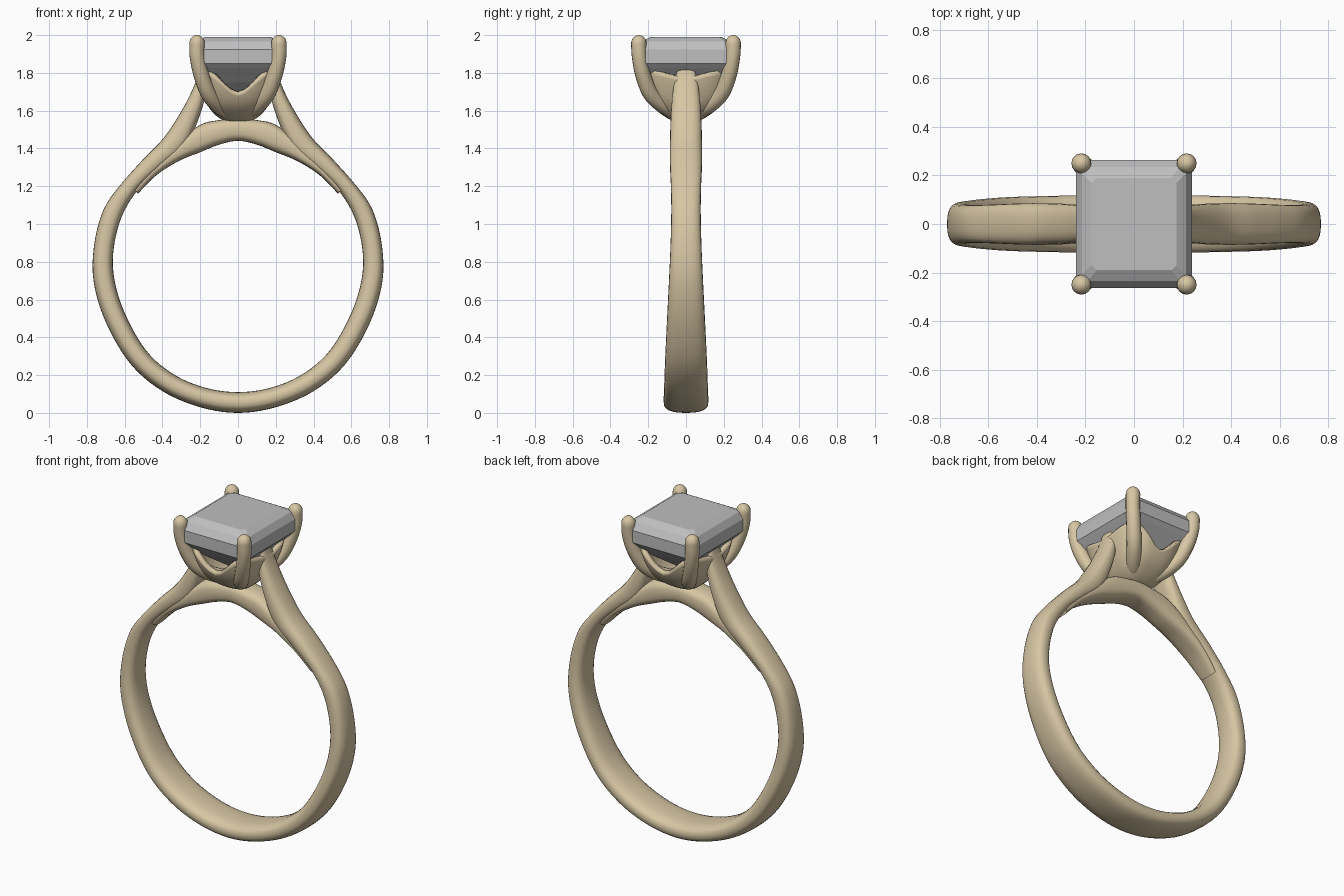
import bpy, bmesh, math
from mathutils import Vector

if "Cube" in bpy.data.objects:
    bpy.data.objects.remove(bpy.data.objects["Cube"])


def material(name, rgb):
    m = bpy.data.materials.new(name)
    m.diffuse_color = (*rgb, 1)
    m.use_nodes = True
    m.node_tree.nodes["Principled BSDF"].inputs["Base Color"].default_value = m.diffuse_color
    return m


gold = material("pale gold", (0.68, 0.565, 0.37))
stone = material("grey stone", (0.52, 0.52, 0.53))


def spline(rows, steps=5):
    """Catmull-Rom through rows of numbers."""
    rows = [Vector(r) for r in rows]
    out = []
    for i in range(len(rows) - 1):
        a, b, c, d = rows[max(i - 1, 0)], rows[i], rows[i + 1], rows[min(i + 2, len(rows) - 1)]
        for s in range(steps):
            t = s / steps
            out.append(0.5 * (2 * b + (c - a) * t + (2 * a - 5 * b + 4 * c - d) * t * t
                              + (3 * b - a - 3 * c + d) * t ** 3))
    return out + [rows[-1]]


def superellipse(a, n):
    c, s = math.cos(a), math.sin(a)
    return (math.copysign(abs(c) ** (2 / n), c), math.copysign(abs(s) ** (2 / n), s))


def loft(name, rings, mat, caps=True, angle=40):
    """Skin a list of equal-sized closed rings."""
    bm = bmesh.new()
    vs = [[bm.verts.new(p) for p in r] for r in rings]
    n = len(rings[0])
    for a, b in zip(vs, vs[1:]):
        for i in range(n):
            bm.faces.new((a[i], a[(i + 1) % n], b[(i + 1) % n], b[i]))
    if caps:
        bm.faces.new(vs[0][::-1])
        bm.faces.new(vs[-1])
    bmesh.ops.recalc_face_normals(bm, faces=bm.faces)
    me = bpy.data.meshes.new(name)
    bm.to_mesh(me)
    bm.free()
    me.materials.append(mat)
    ob = bpy.data.objects.new(name, me)
    bpy.context.collection.objects.link(ob)
    bpy.ops.object.select_all(action='DESELECT')
    ob.select_set(True)
    bpy.context.view_layer.objects.active = ob
    if angle:
        bpy.ops.object.shade_smooth_by_angle(angle=math.radians(angle))
    return ob


def strap(name, half, n=3):
    """Mirrored strap in the xz plane; rows: outer x, z, inner x, z, half width."""
    rows = [(-r[0], r[1], -r[2], r[3], r[4]) for r in half[:0:-1]] + half
    rings = []
    for r in spline(rows):
        o, i = Vector((r[0], 0, r[1])), Vector((r[2], 0, r[3]))
        mid, arm = (o + i) / 2, (o - i) / 2
        ring = []
        for k in range(24):
            u, v = superellipse(2 * math.pi * k / 24, n)
            ring.append(mid + arm * u + Vector((0, r[4] * v, 0)))
        rings.append(ring)
    return loft(name, rings, gold, angle=60)


# band with shoulders rising to the setting
strap("band", [
    (0, 0, 0, .11, .118), (.20, .03, .18, .135, .118), (.40, .115, .35, .21, .115),
    (.57, .26, .49, .335, .11), (.70, .48, .60, .53, .10), (.765, .70, .655, .71, .09),
    (.76, .90, .658, .87, .082), (.71, 1.08, .615, 1.04, .078), (.62, 1.21, .53, 1.18, .08),
    (.50, 1.345, .41, 1.29, .085), (.39, 1.46, .28, 1.40, .085), (.29, 1.615, .215, 1.54, .08),
    (.225, 1.75, .175, 1.67, .068), (.20, 1.84, .165, 1.79, .045)], n=2.6)

# arch bridging the shoulders under the setting
strap("bridge", [
    (0, 1.56, 0, 1.44, .08), (.10, 1.55, .10, 1.42, .08), (.20, 1.525, .20, 1.38, .08),
    (.33, 1.43, .31, 1.335, .08), (.46, 1.31, .43, 1.26, .075), (.56, 1.20, .53, 1.16, .06)])

# four curved prongs with rounded tips; rows: x, y, z, radius
PRONG = spline([(.0, .0, 1.59, .04), (.08, .09, 1.61, .042), (.15, .18, 1.68, .042),
                (.192, .225, 1.78, .041), (.215, .246, 1.88, .04), (.217, .25, 1.955, .041)])
PRONG += [Vector((.217, .25, 1.955 + .045 * math.sin(t), .041 * math.cos(t)))
          for t in (.3, .6, .9, 1.15, 1.35, 1.5)]
for sx, side in ((-1, "left"), (1, "right")):
    for sy, end in ((-1, "front"), (1, "back")):
        pts = [Vector((p[0] * sx, p[1] * sy, p[2])) for p in PRONG]
        rings = []
        for i, p in enumerate(pts):
            d = (pts[min(i + 1, len(pts) - 1)] - pts[max(i - 1, 0)]).normalized()
            u = d.cross(Vector((-sy, sx, 0))).normalized()
            v = d.cross(u)
            rings.append([p + (u * math.cos(a) + v * math.sin(a)) * PRONG[i][3]
                          for a in (2 * math.pi * k / 16 for k in range(16))])
        loft(f"{end}_{side}_prong", rings, gold, angle=60)

# bowl between the prongs, its rim dipping on every side; rows: half x, half y, z
BOWL = spline([(.02, .02, 1.56), (.09, .09, 1.59), (.14, .165, 1.65), (.17, .205, 1.72),
               (.19, .225, 1.79), (.205, .24, 1.86)], 4)
rings = []
N = 64
for j in range(15):
    ring = []
    for k in range(N):
        a = 2 * math.pi * k / N
        corner = abs(math.sin(2 * a)) ** 1.3
        side = 0.78 if abs(math.cos(a)) > abs(math.sin(a)) else 0.55
        t = (side + (0.88 - side) * corner) * j / 14 * (len(BOWL) - 1)
        i = min(int(t), len(BOWL) - 2)
        hx, hy, z = BOWL[i].lerp(BOWL[i + 1], t - i)
        u, v = superellipse(a, 3)
        ring.append((hx * u, hy * v, z))
    rings.append(ring)
bowl = loft("basket", rings, gold, caps=False, angle=60)
bowl.data.polygons.foreach_set("use_smooth", [True] * len(bowl.data.polygons))
sol = bowl.modifiers.new("thickness", 'SOLIDIFY')
sol.thickness = 0.03
sol.offset = -1

# rectangular cut stone: rows of half x, half y, z with clipped corners
rings = []
for hx, hy, z in ((.03, .04, 1.66), (.14, .16, 1.75), (.215, .24, 1.825), (.238, .264, 1.85),
                  (.238, .264, 1.925), (.215, .235, 1.965), (.175, .19, 1.99)):
    c = hx * 0.12
    rings.append([(hx, hy - c, z), (hx - c, hy, z), (c - hx, hy, z), (-hx, hy - c, z),
                  (-hx, c - hy, z), (c - hx, -hy, z), (hx - c, -hy, z), (hx, c - hy, z)])
loft("stone", rings, stone, angle=0)
